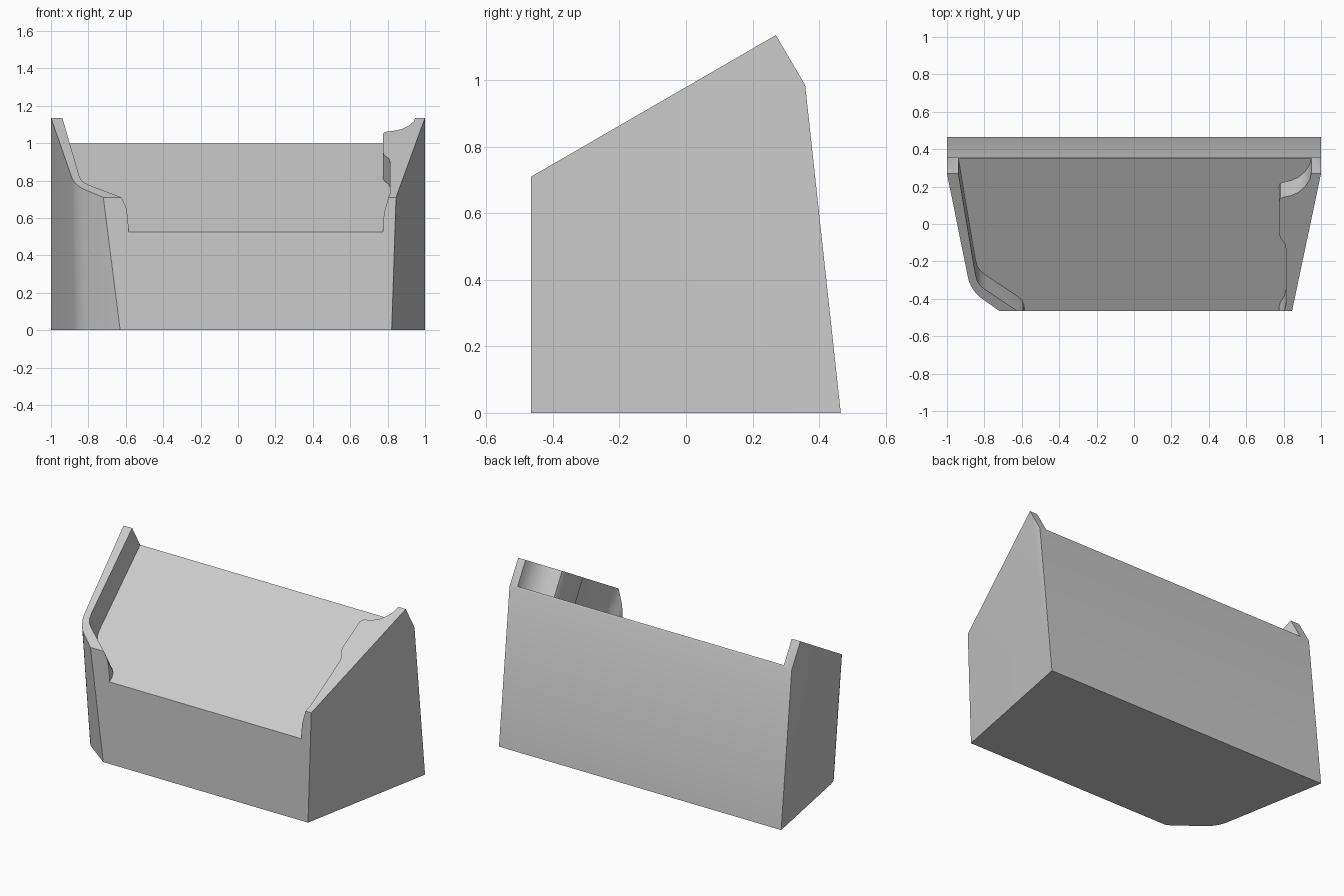
import bpy
import bmesh
from mathutils import Vector

cube = bpy.data.objects.get("Cube")
if cube:
    bpy.data.objects.remove(cube, do_unlink=True)

grey = bpy.data.materials.new("light_grey")
grey.use_nodes = True
tint = (0.6, 0.6, 0.6, 1)
grey.diffuse_color = tint
grey.node_tree.nodes["Principled BSDF"].inputs["Base Color"].default_value = tint

CENTRE = Vector((0, 0, 0.4))
SLOPE = 0.578
FLOOR_NORMAL = Vector((0, -SLOPE, 1)).normalized()


def prism(bm, points, offset):
    """Closed prism from a planar outline swept along an offset."""
    face = bm.faces.new([bm.verts.new(p) for p in points])
    swept = bmesh.ops.extrude_face_region(bm, geom=[face], use_keep_orig=True)
    moved = [g for g in swept["geom"] if isinstance(g, bmesh.types.BMVert)]
    bmesh.ops.translate(bm, verts=moved, vec=offset)
    bmesh.ops.recalc_face_normals(bm, faces=bm.faces[:])


def outward_plane(a, b, c):
    a, b, c = Vector(a), Vector(b), Vector(c)
    n = (b - a).cross(c - a).normalized()
    return a, (n if n.dot(a - CENTRE) > 0 else -n)


def trim(bm, point, normal):
    """Slice off everything outside a plane and cap the cut."""
    geom = bm.verts[:] + bm.edges[:] + bm.faces[:]
    bmesh.ops.bisect_plane(bm, geom=geom, dist=1e-4, plane_co=point,
                           plane_no=normal, clear_outer=True)
    rim = [e for e in bm.edges if e.is_boundary]
    if rim:
        bmesh.ops.holes_fill(bm, edges=rim, sides=0)
    bmesh.ops.recalc_face_normals(bm, faces=bm.faces[:])


def make_object(name, bm):
    mesh = bpy.data.meshes.new(name)
    bm.to_mesh(mesh)
    bm.free()
    mesh.materials.append(grey)
    obj = bpy.data.objects.new(name, mesh)
    bpy.context.collection.objects.link(obj)
    return obj


# Wedge block: side profile swept across the width
profile = [(-0.465, 0), (0.465, 0), (0.358, 0.985), (0.27, 1.135), (-0.465, 0.71)]
bm = bmesh.new()
prism(bm, [(-1, y, z) for y, z in profile], Vector((2, 0, 0)))

# Tapered right and left walls, and the angled front corner
left_wall = outward_plane((1, 0.27, 1.135), (1, 0.465, 0), (0.845, -0.465, 0.71))
right_wall = outward_plane((-1, 0.27, 1.135), (-1, 0.465, 0), (-0.885, -0.3, 0.806))
corner = outward_plane((-0.63, -0.465, 0), (-0.72, -0.465, 0.71), (-0.76, -0.367, 0))
for plane in (left_wall, right_wall, corner):
    trim(bm, *plane)

# Round the edge between the right wall and the angled corner
radius = 0.2
n1, n2 = right_wall[1], corner[1]
edge_point = Vector((-0.861, -0.291, 0))
axis_point = edge_point - (n1 + n2) * radius / (1 + n1.dot(n2))
steps = 7
for i in range(1, steps):
    n = n1.slerp(n2, i / steps)
    trim(bm, axis_point + n * radius, n)
block = make_object("wedge_body", bm)

# Recess outline on the sloping floor, right edge then left edge
outline = [
    (-0.98, 0.6), (-0.939, 0.35), (-0.848, -0.19), (-0.838, -0.225),
    (-0.82, -0.252), (-0.79, -0.275), (-0.62, -0.388), (-0.598, -0.408),
    (-0.588, -0.435), (-0.585, -0.465), (-0.585, -0.8),
    (0.775, -0.8), (0.775, -0.445), (0.782, -0.42), (0.804, -0.385),
    (0.812, -0.35), (0.812, -0.05), (0.806, -0.025), (0.782, 0.005),
    (0.775, 0.03), (0.775, 0.2), (0.782, 0.217), (0.8, 0.224),
    (0.84, 0.232), (0.88, 0.25), (0.915, 0.28), (0.94, 0.318),
    (0.95, 0.36), (0.95, 0.6),
]
bm = bmesh.new()
prism(bm, [(x, y, 0.794 + SLOPE * y) for x, y in outline], FLOOR_NORMAL * 0.5)
cutter = make_object("recess_cutter", bm)
cutter.hide_render = True

# Cut the recess, then shade with sharp edges kept
cut = block.modifiers.new("recess", "BOOLEAN")
cut.operation = "DIFFERENCE"
cut.solver = "EXACT"
cut.object = cutter
bpy.ops.object.select_all(action="DESELECT")
block.select_set(True)
bpy.context.view_layer.objects.active = block
bpy.ops.object.modifier_apply(modifier=cut.name)
bpy.data.objects.remove(cutter, do_unlink=True)
bpy.ops.object.shade_smooth_by_angle(angle=0.45)
